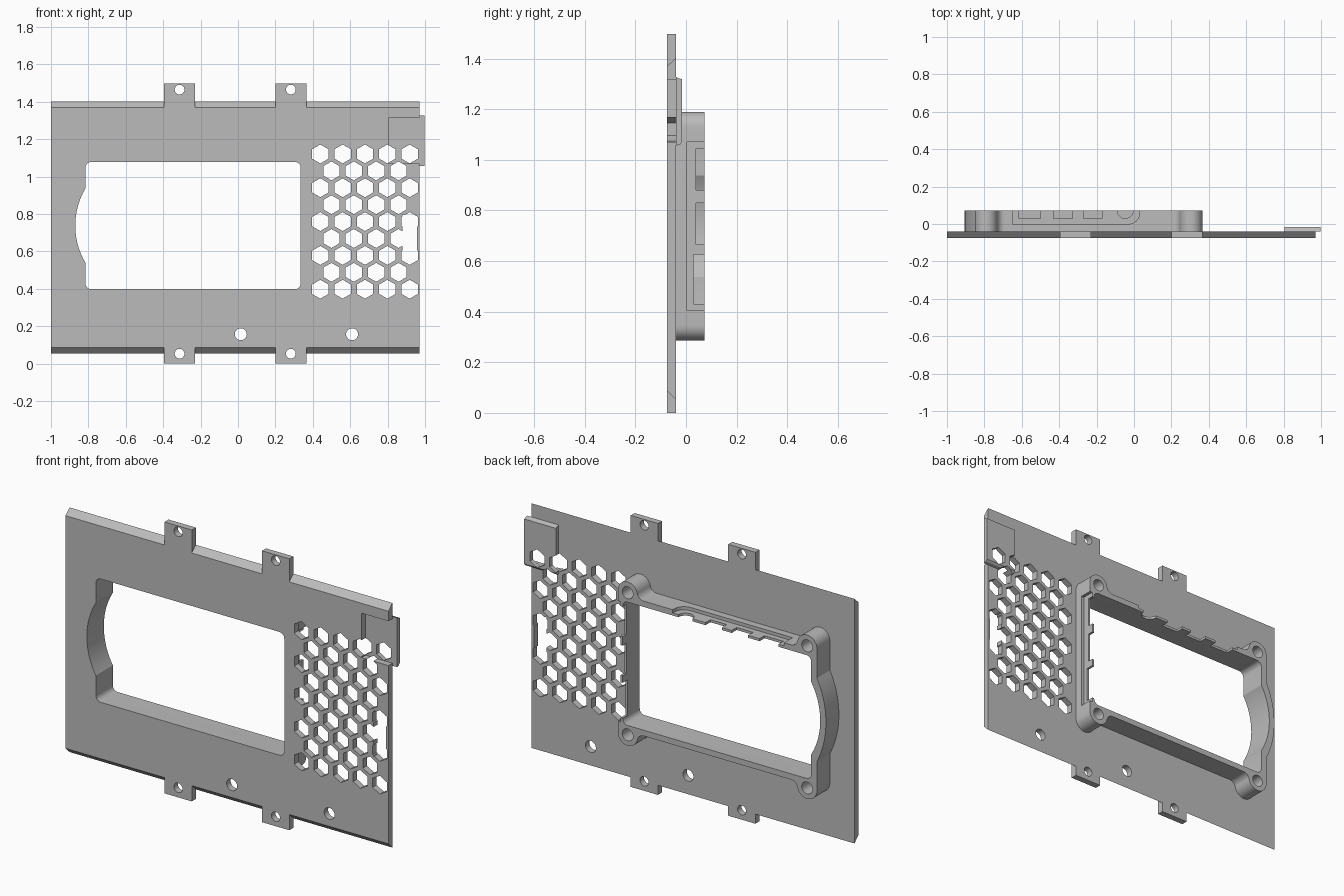
import bpy, bmesh, math

if "Cube" in bpy.data.objects:
    bpy.data.objects.remove(bpy.data.objects["Cube"])

GREY = bpy.data.materials.new("grey")
GREY.diffuse_color = (0.5, 0.5, 0.5, 1)
GREY.use_nodes = True
GREY.node_tree.nodes["Principled BSDF"].inputs["Base Color"].default_value = GREY.diffuse_color
MID = 0.738                    # height of the window centre
FRONT, BACK, RIM = -0.075, -0.04, 0.073


def prism(name, outlines, lo, hi, axis='y'):
    """Extrude closed 2D outlines along an axis into one object."""
    place = {'x': lambda a, b, t: (t, a, b),
             'y': lambda a, b, t: (a, t, b),
             'z': lambda a, b, t: (a, b, t)}[axis]
    bm = bmesh.new()
    for pts in outlines:
        r0 = [bm.verts.new(place(a, b, lo)) for a, b in pts]
        r1 = [bm.verts.new(place(a, b, hi)) for a, b in pts]
        bm.faces.new(r0)
        bm.faces.new(r1[::-1])
        for i in range(len(pts)):
            j = (i + 1) % len(pts)
            bm.faces.new((r0[j], r0[i], r1[i], r1[j]))
    bmesh.ops.recalc_face_normals(bm, faces=bm.faces)
    me = bpy.data.meshes.new(name)
    bm.to_mesh(me)
    bm.free()
    me.materials.append(GREY)
    ob = bpy.data.objects.new(name, me)
    bpy.context.collection.objects.link(ob)
    return ob


def rect(a0, a1, b0, b1):
    return [(a0, b0), (a1, b0), (a1, b1), (a0, b1)]


def arc(cx, cy, r, d0, d1, n=10):
    angs = [math.radians(d0 + (d1 - d0) * i / n) for i in range(n + 1)]
    return [(cx + r * math.cos(a), cy + r * math.sin(a)) for a in angs]


def circle(cx, cy, r, n=32):
    return arc(cx, cy, r, 0, 360, n)[:-1]


def boolean(ob, tool, op='DIFFERENCE', keep=False):
    m = ob.modifiers.new("cut", 'BOOLEAN')
    m.operation, m.solver, m.object = op, 'EXACT', tool
    bpy.context.view_layer.objects.active = ob
    bpy.ops.object.modifier_apply(modifier=m.name)
    if not keep:
        bpy.data.objects.remove(tool)


def mirrored(half):
    """Close an upper half outline with its reflection about MID."""
    return half + [(x, 2 * MID - z) for x, z in half[-2::-1]]


def bulge(x_wall, x_tip, half):
    """Upper half of the shallow arc on the left side."""
    s = x_wall - x_tip
    r = (half * half + s * s) / (2 * s)
    return arc(x_tip + r, MID, r, 180 - math.degrees(math.asin(half / r)), 180, 12)


# Plate with chamfered front edges
plate = prism("plate", [[(FRONT, 0.087), (BACK, 0.053), (BACK, 1.402), (FRONT, 1.37)]],
              -1.0, 0.97, 'x')

# Mounting tabs along the top and bottom
tabs = [rect(x - 0.083, x + 0.083, z0, z1)
        for x in (-0.3125, 0.2825) for z0, z1 in ((0.0, 0.2), (1.25, 1.497))]
boolean(plate, prism("tabs", tabs, FRONT, BACK), 'UNION')

# Round holes in tabs and lower plate
holes = [circle(x, z, 0.026) for x in (-0.3125, 0.2825) for z in (0.053, 1.465)]
holes += [circle(x, 0.157, 0.032) for x in (0.015, 0.61)]
boolean(plate, prism("holes", holes, -0.2, 0.2))

# Frame around the window: four screw bosses joined by thin walls
BX0, BX1, BZ, BR, FR = -0.79, 0.305, MID + 0.392, 0.06, 0.04
WALL = MID + 0.372
dz = WALL + FR - BZ
dx = math.sqrt((BR + FR) ** 2 - dz * dz)
th = math.degrees(math.atan2(dz, dx))
outer = (arc(BX1, BZ, BR, 0, 180 - th, 16)
         + arc(BX1 - dx, BZ + dz, FR, -th, -90)[1:]
         + arc(BX0 + dx, BZ + dz, FR, -90, -180 + th)
         + arc(BX0, BZ, BR, th, 180, 16)[1:]
         + bulge(-0.85, -0.905, 0.23))
frame = prism("window_frame", [mirrored(outer)], BACK, RIM)

# Window opening with rounded corners and the left bulge
inner = (arc(0.305, MID + 0.31, 0.03, 0, 90, 6)
         + arc(-0.785, MID + 0.31, 0.03, 90, 180, 6)
         + bulge(-0.815, -0.87, 0.2))
window = prism("window_cutter", [mirrored(inner)], -0.2, 0.2)
boolean(plate, window, keep=True)
boolean(frame, window)

# Blind screw holes in the bosses
screws = [circle(x, z, 0.033) for x in (BX0, BX1) for z in (BZ, 2 * MID - BZ)]
boolean(frame, prism("screw_holes", screws, 0.0, 0.2))

# Pocket and notches in the top wall
pocket = [(-0.65, 0.1), (-0.65, 0.0)] + arc(-0.03, 0.06, 0.06, -90, 0) + [(0.03, 0.1)]
boolean(frame, prism("top_pocket", [pocket], MID + 0.354, 1.3, 'z'))
notches = [rect(a, b, 0.03, 0.1) for a, b in ((-0.615, -0.5), (-0.43, -0.33), (-0.27, -0.17))]
notches.append([(-0.09, 0.1)] + arc(-0.047, 0.073, 0.043, 180, 360, 14) + [(-0.004, 0.1)])
boolean(frame, prism("top_notches", notches, 1.0, 1.3, 'z'))

# Pocket and notches in the right wall
boolean(frame, prism("side_pocket", [rect(0.003, 0.1, 0.405, 1.07)], 0.348, 0.5, 'x'))
notches = [rect(y, 0.1, a, b) for y, a, b in
           ((0.03, 0.43, 0.625), (0.04, 0.665, 0.83), (0.04, 0.88, 1.045))]
boolean(frame, prism("side_notches", notches, 0.2, 0.5, 'x'))

# Raised corner cover behind an open recess in the plate
cover = prism("corner_cover", [[(BACK, 1.056), (-0.024, 1.06), (-0.015, 1.07),
                                (-0.015, 1.318), (BACK, 1.327)]], 0.805, 0.998, 'x')
boolean(plate, prism("recess", [rect(0.807, 1.1, 1.07, 1.315)], -0.2, 0.2))

# Honeycomb vent
hexes = []
for row in range(9):
    odd = row % 2
    for col in range(5 - odd):
        cx, cz = 0.44 + 0.1195 * (col + odd / 2), 1.121 - 0.0904 * row
        hexes.append(arc(cx, cz, 0.0505, 30, 390, 6)[:-1])
vent = prism("vent_cutter", hexes, -0.2, 0.2)
boolean(plate, vent, keep=True)
boolean(cover, vent)

# Slot joining the vent cells at the right edge
slot = [(0.88, 0.545), (0.945, 0.545), (0.957, 0.6), (0.957, 0.74), (0.945, 0.797), (0.88, 0.797)]
boolean(plate, prism("slot", [slot], -0.2, 0.2))

# Smooth curved walls, keep edges sharp
for ob in (plate, frame, cover):
    bpy.ops.object.select_all(action='DESELECT')
    ob.select_set(True)
    bpy.context.view_layer.objects.active = ob
    bpy.ops.object.shade_smooth_by_angle(angle=math.radians(25))
